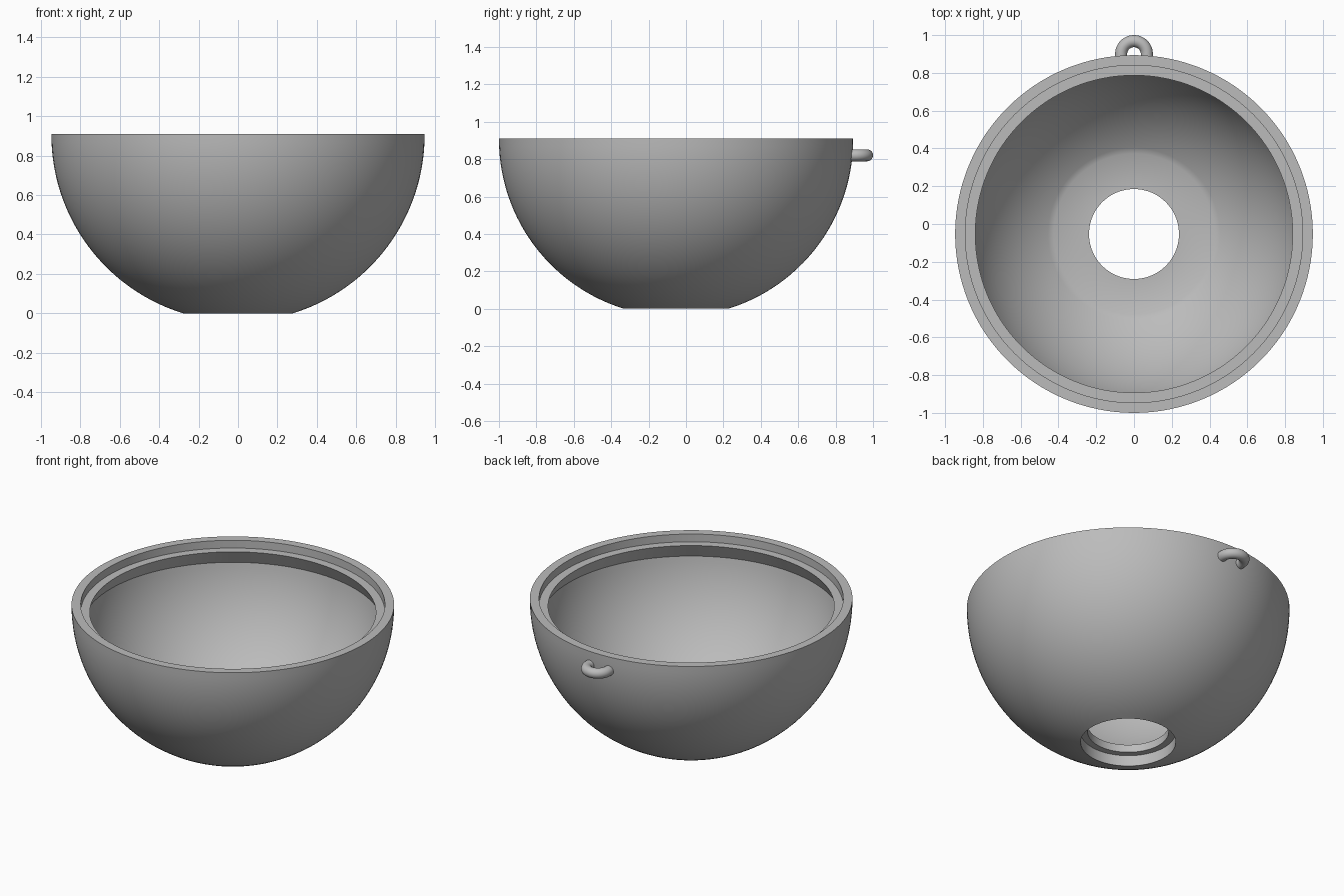
import bpy, bmesh
from math import sin, cos, pi, asin, sqrt, radians
from mathutils import Matrix, Vector

cube = bpy.data.objects.get("Cube")
if cube:
    bpy.data.objects.remove(cube)

CY = -0.053          # bowl axis, shifted forward to leave room for the loop
CZ = 0.905           # sphere centre height
R_OUT, R_IN = 0.947, 0.893

grey = bpy.data.materials.new("plain grey")
grey.use_nodes = True
colour = (0.5, 0.5, 0.5, 1)
grey.diffuse_color = colour
grey.node_tree.nodes["Principled BSDF"].inputs["Base Color"].default_value = colour


def arc(radius, z0, z1, steps):
    """Points (r, z) along the sphere between two heights."""
    a0, a1 = asin((z0 - CZ) / radius), asin((z1 - CZ) / radius)
    angles = [a0 + (a1 - a0) * i / steps for i in range(steps + 1)]
    return [(radius * cos(a), CZ + radius * sin(a)) for a in angles]


def finish(bm, name, location):
    bmesh.ops.recalc_face_normals(bm, faces=bm.faces)
    mesh = bpy.data.meshes.new(name)
    bm.to_mesh(mesh)
    bm.free()
    mesh.materials.append(grey)
    obj = bpy.data.objects.new(name, mesh)
    obj.location = location
    bpy.context.collection.objects.link(obj)
    bpy.ops.object.select_all(action='DESELECT')
    obj.select_set(True)
    bpy.context.view_layer.objects.active = obj
    bpy.ops.object.shade_smooth_by_angle(angle=radians(30))
    return obj


# Bowl: closed cross-section turned around the vertical axis
foot_r = sqrt(R_OUT ** 2 - CZ ** 2)
profile = arc(R_OUT, 0.0, 0.91, 28)                      # outer shell
profile += [(R_IN, 0.91), (R_IN, 0.86), (0.84, 0.86)]    # rim, step and ledge
profile += arc(R_IN, 0.772, 0.12, 24)                    # undercut, inner shell
profile += [(0.238, 0.12), (0.238, 0.07), (foot_r, 0.07)]  # floor hole and recess

bm = bmesh.new()
SEGMENTS = 128
rings = []
for i in range(SEGMENTS):
    a = 2 * pi * i / SEGMENTS
    rings.append([bm.verts.new((r * cos(a), r * sin(a), z)) for r, z in profile])
for i, ring in enumerate(rings):
    nxt = rings[(i + 1) % SEGMENTS]
    for j in range(len(profile)):
        k = (j + 1) % len(profile)
        bm.faces.new((ring[j], nxt[j], nxt[k], ring[k]))
finish(bm, "bowl", (0, CY, 0))

# Hanging loop: round bar bent in a half circle, ends buried in the shell
MAJOR, MINOR, SIDES, STEPS = 0.068, 0.032, 20, 28
path = [(Vector((MAJOR, -0.035, 0)), 0.0)]
path += [(Vector((MAJOR * cos(t), MAJOR * sin(t), 0)), t)
         for t in (pi * i / STEPS for i in range(STEPS + 1))]
path += [(Vector((-MAJOR, -0.035, 0)), pi)]

bm = bmesh.new()
loops = []
for centre, turn in path:
    spin = Matrix.Rotation(turn, 3, 'Z')
    loops.append([bm.verts.new(centre + spin @ Vector((MINOR * cos(b), 0, MINOR * sin(b))))
                  for b in (2 * pi * s / SIDES for s in range(SIDES))])
for a, b in zip(loops, loops[1:]):
    for s in range(SIDES):
        t = (s + 1) % SIDES
        bm.faces.new((a[s], a[t], b[t], b[s]))
for end in (loops[0], loops[-1]):
    bm.faces.new(end)
finish(bm, "hanging_loop", (0, 0.9, 0.82))
